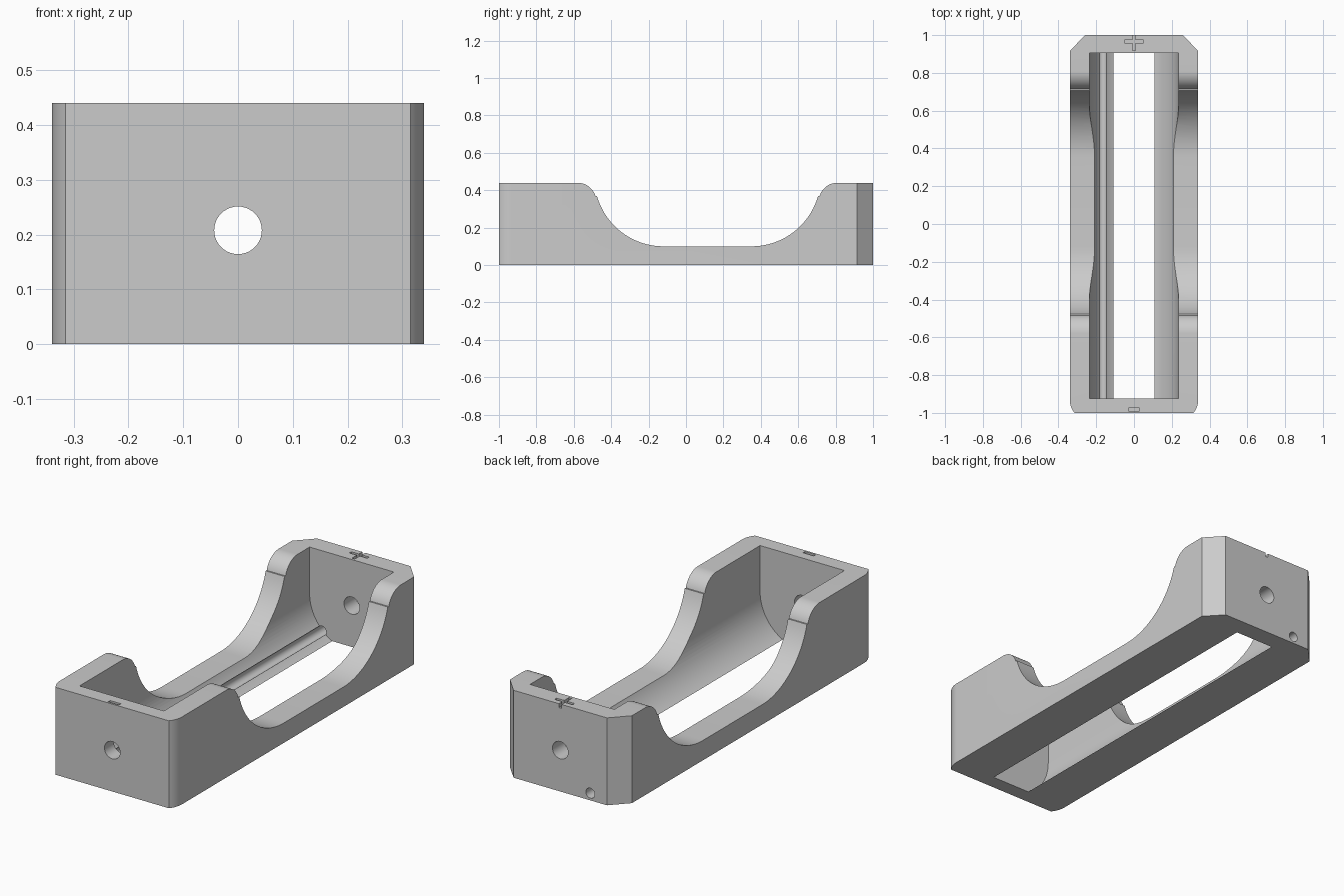
import bpy, bmesh
from math import sin, cos, radians, pi

cube = bpy.data.objects.get("Cube")
if cube:
    bpy.data.objects.remove(cube, do_unlink=True)

grey = bpy.data.materials.new("plain grey")
grey.use_nodes = True
grey.diffuse_color = (0.6, 0.6, 0.6, 1)
grey.node_tree.nodes["Principled BSDF"].inputs["Base Color"].default_value = (0.6, 0.6, 0.6, 1)


def arc(cx, cy, r, start, end, n=16):
    """Points on an arc, angles in degrees."""
    angles = [radians(start + (end - start) * i / n) for i in range(n + 1)]
    return [(cx + r * cos(a), cy + r * sin(a)) for a in angles]


def prism(name, profile, axis, lo, hi):
    """Extrude a 2D profile along an axis from lo to hi."""
    place = {"x": lambda u, v, t: (t, u, v),
             "y": lambda u, v, t: (u, t, v),
             "z": lambda u, v, t: (u, v, t)}[axis]
    bm = bmesh.new()
    a = [bm.verts.new(place(u, v, lo)) for u, v in profile]
    b = [bm.verts.new(place(u, v, hi)) for u, v in profile]
    bm.faces.new(a)
    bm.faces.new(b)
    for i in range(len(a)):
        j = (i + 1) % len(a)
        bm.faces.new((a[i], a[j], b[j], b[i]))
    bmesh.ops.recalc_face_normals(bm, faces=bm.faces)
    mesh = bpy.data.meshes.new(name)
    bm.to_mesh(mesh)
    bm.free()
    mesh.materials.append(grey)
    ob = bpy.data.objects.new(name, mesh)
    bpy.context.collection.objects.link(ob)
    return ob


def rect(x0, x1, y0, y1):
    return [(x0, y0), (x1, y0), (x1, y1), (x0, y1)]


def circle(cx, cy, r, n=40):
    return arc(cx, cy, r, 0, 360, n)[:-1]


def cut(target, cutter):
    """Subtract the cutter and remove it."""
    cutter.hide_render = True
    mod = target.modifiers.new(cutter.name, "BOOLEAN")
    mod.operation, mod.solver, mod.object = "DIFFERENCE", "EXACT", cutter
    bpy.context.view_layer.objects.active = target
    bpy.ops.object.modifier_apply(modifier=mod.name)
    bpy.data.objects.remove(cutter, do_unlink=True)


HEIGHT, AXIS_Z, BORE = 0.44, 0.208, 0.235

# Outer block: chamfered back corners, part-rounded front corners
right_half = arc(0.23, -0.93, 0.11, -39.5, 0, 8) + [(0.34, 0.915), (0.26, 1)]
right_half[0] = (right_half[0][0], -1)
left_half = [(-x, y) for x, y in reversed(right_half)]
holder = prism("battery_holder", right_half + left_half, "z", 0, HEIGHT)

# Round-bottomed cavity, open above and through the floor
cavity = arc(0, AXIS_Z, BORE, 180, 360, 48) + [(BORE, 0.6), (-BORE, 0.6)]
cut(holder, prism("cavity", cavity, "y", -0.925, 0.905))

# Swept dip in both side walls
dip = ([(-0.58, 0.6)] + arc(-0.58, 0.34, 0.1, 90, 16)
       + arc(-0.12, 0.47, 0.37, 196, 270, 20)
       + arc(0.35, 0.47, 0.37, 270, 344, 20)
       + arc(0.81, 0.34, 0.1, 164, 90) + [(0.81, 0.6)])
cut(holder, prism("side_dip", dip, "x", -0.5, 0.5))

# Contact holes through both end walls
for name, lo, hi in (("front_hole", -1.1, -0.85), ("back_hole", 0.85, 1.1)):
    cut(holder, prism(name, circle(0, AXIS_Z, 0.0435), "y", lo, hi))

# Wire channel along the cavity floor, leaving through the back wall
cut(holder, prism("wire_channel", circle(-0.167, 0.036, 0.025, 24), "y", -0.925, 1.1))

# Engraved polarity marks on the end walls
w = 0.008
plus = [(-w, 0.918), (w, 0.918), (w, 0.965 - w), (0.05, 0.965 - w), (0.05, 0.965 + w),
        (w, 0.965 + w), (w, 1.05), (-w, 1.05), (-w, 0.965 + w), (-0.05, 0.965 + w),
        (-0.05, 0.965 - w), (-w, 0.965 - w)]
cut(holder, prism("plus_mark", plus, "z", HEIGHT - 0.02, 0.5))
cut(holder, prism("minus_mark", rect(-0.03, 0.03, -0.99, -0.974), "z", HEIGHT - 0.02, 0.5))

# Smooth the curves, keep the edges crisp
bpy.ops.object.select_all(action="DESELECT")
holder.select_set(True)
bpy.context.view_layer.objects.active = holder
bpy.ops.object.shade_smooth_by_angle(angle=radians(25))
